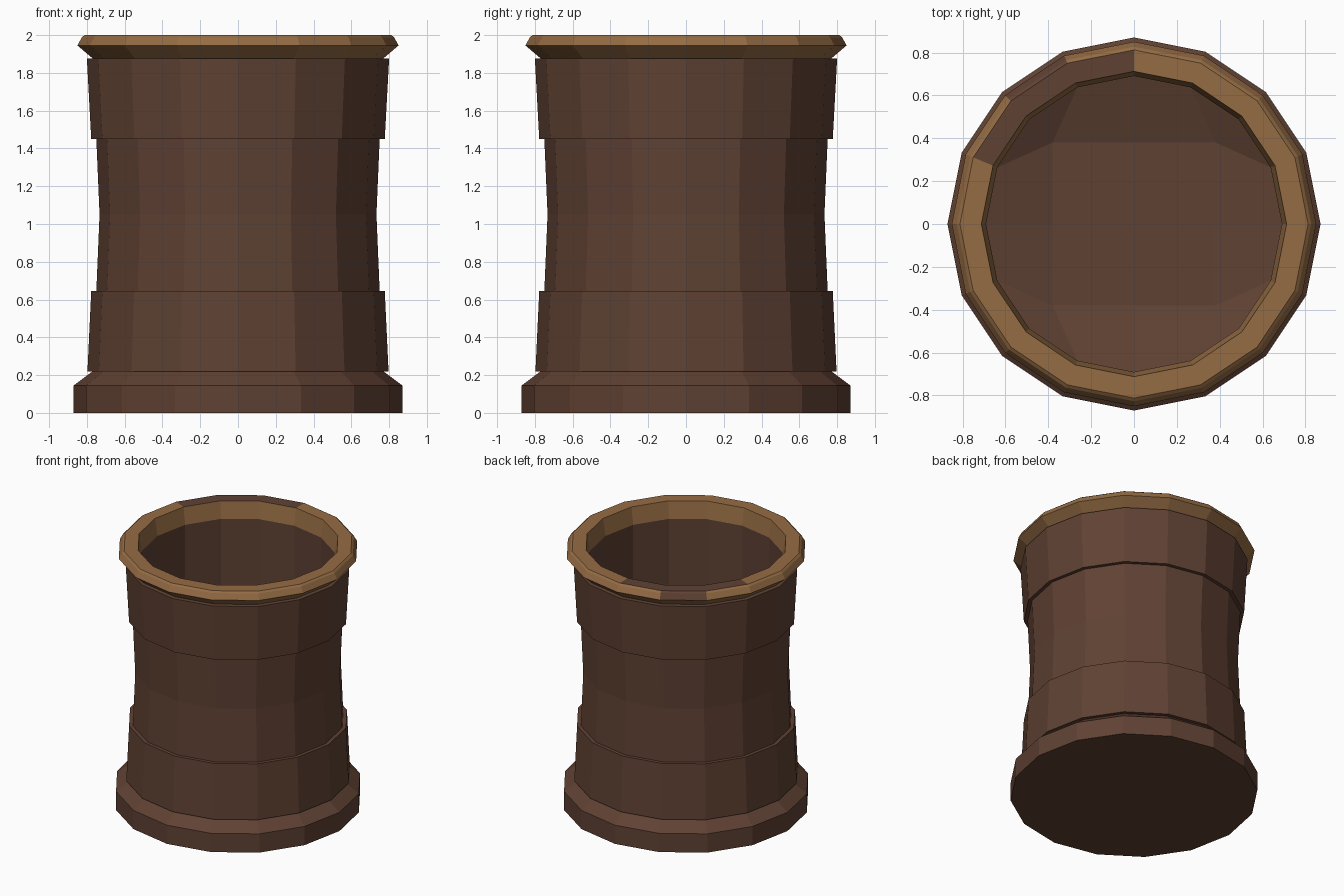
import bpy, bmesh, math

if "Cube" in bpy.data.objects:
    bpy.data.objects.remove(bpy.data.objects["Cube"])

SIDES = 16


def material(name, rgb):
    m = bpy.data.materials.new(name)
    m.diffuse_color = (*rgb, 1)
    m.use_nodes = True
    m.node_tree.nodes["Principled BSDF"].inputs["Base Color"].default_value = m.diffuse_color
    return m


brown = material("dark_brown", (0.115, 0.053, 0.033))
tan = material("tan_rim", (0.300, 0.150, 0.058))


def finish(name, bm, mats):
    me = bpy.data.meshes.new(name)
    bm.to_mesh(me)
    bm.free()
    for m in mats:
        me.materials.append(m)
    ob = bpy.data.objects.new(name, me)
    bpy.context.collection.objects.link(ob)
    return ob


def lathe(name, profile, mats, rule=None, cap=False):
    """Spin (radius, z) points into a 16-sided surface; rule(step, sector) picks a material."""
    bm = bmesh.new()
    rings = [[bm.verts.new((r * math.cos(2 * math.pi * k / SIDES),
                            r * math.sin(2 * math.pi * k / SIDES), z))
              for k in range(SIDES)] for r, z in profile]
    for s, (a, b) in enumerate(zip(rings, rings[1:])):
        for k in range(SIDES):
            n = (k + 1) % SIDES
            f = bm.faces.new((a[k], a[n], b[n], b[k]))
            if rule:
                f.material_index = rule(s, k)
    if cap:
        bm.faces.new(rings[0][::-1])
    return finish(name, bm, mats)


# Foot with sloped shoulder
lathe("base", [(0.87, 0), (0.87, 0.145), (0.77, 0.22)], [brown], cap=True)

# Lower band, overhanging the foot and stepping in at its top
lathe("lower_band", [(0.77, 0.22), (0.797, 0.22), (0.777, 0.645), (0.75, 0.645)], [brown])

# Pinched waist
lathe("waist", [(0.75, 0.645), (0.733, 1.05), (0.75, 1.45)], [brown])

# Upper band
lathe("upper_band", [(0.75, 1.45), (0.777, 1.45), (0.80, 1.875), (0.77, 1.877)], [brown])


# Rim, with a worn brown patch at the back left
def patch(step, k):
    if step in (1, 2):
        return int(k == 5)
    return int(step == 3 and k in (4, 5, 6))


lathe("rim", [(0.77, 1.877), (0.85, 1.945), (0.827, 1.988), (0.812, 2.0),
              (0.712, 2.0), (0.69, 1.87)], [tan, brown], patch)

# Inside wall
FLOOR_R, FLOOR_Z, DIP = 0.69, 0.25, 0.08
lathe("inner_wall", [(0.69, 1.87), (FLOOR_R, FLOOR_Z)], [brown])

# Dished floor: a 4 x 4 grid fitted to the round wall
bm = bmesh.new()
grid = {}
for i in range(-2, 3):
    for j in range(-2, 3):
        if max(abs(i), abs(j)) == 2:
            if abs(i) == 2 and abs(j) <= 2:
                a = math.pi / 8 * j if i > 0 else math.pi - math.pi / 8 * j
            else:
                a = math.pi / 2 - math.pi / 8 * i if j > 0 else -math.pi / 2 + math.pi / 8 * i
            co = (FLOOR_R * math.cos(a), FLOOR_R * math.sin(a), FLOOR_Z)
        else:
            co = (0.38 * i, 0.38 * j, FLOOR_Z - DIP - (0.01 if i == j == 0 else 0))
        grid[i, j] = bm.verts.new(co)
for i in range(-2, 2):
    for j in range(-2, 2):
        bm.faces.new((grid[i, j], grid[i + 1, j], grid[i + 1, j + 1], grid[i, j + 1]))
finish("inner_floor", bm, [brown])
